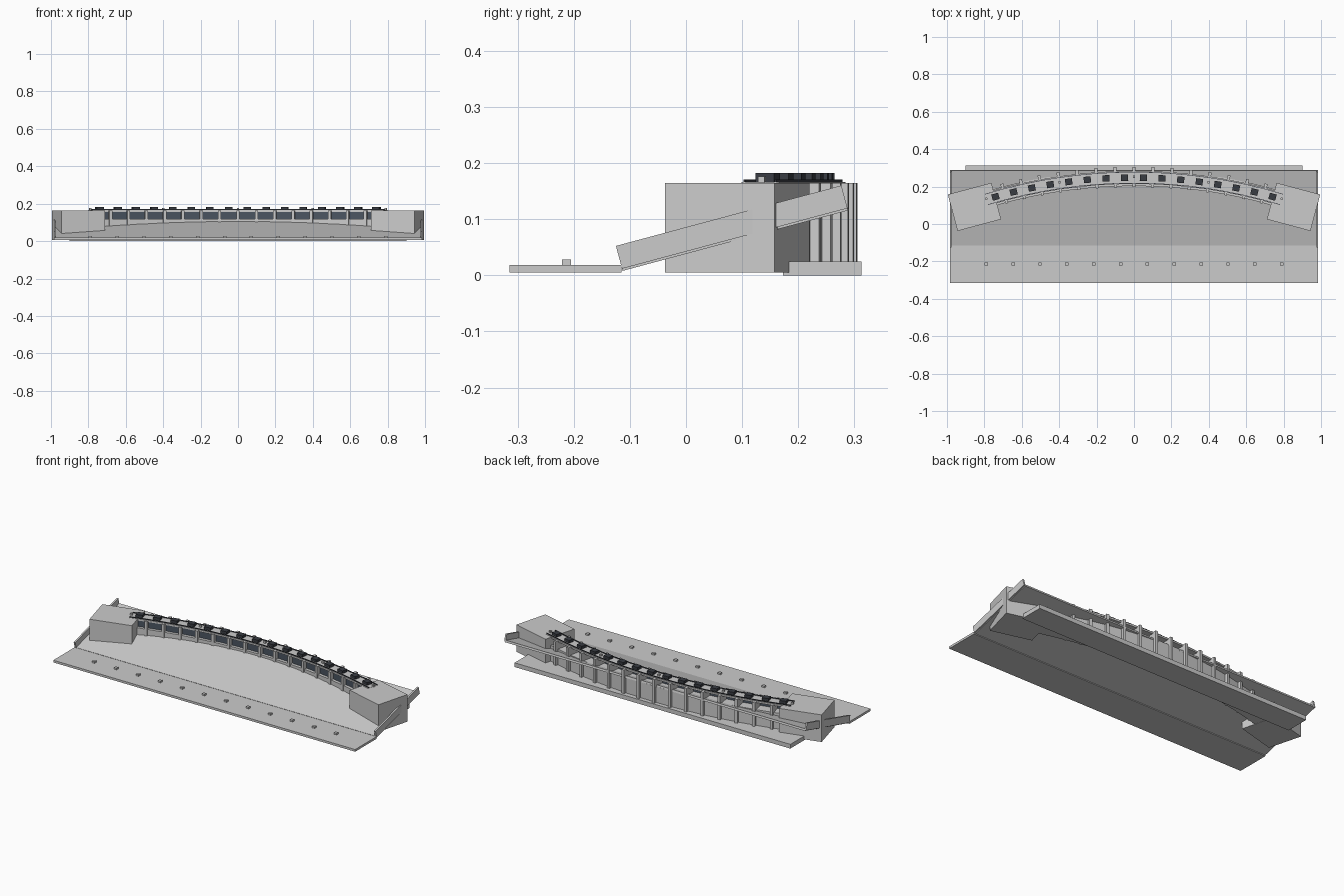
import bpy, math
from mathutils import Matrix, Vector

if "Cube" in bpy.data.objects:
    bpy.data.objects.remove(bpy.data.objects["Cube"])

R, CY = 2.73, 0.248          # dam arc radius and crown position
N = 16                       # gate bays
STEP = 0.1 / R


def material(name, rgb):
    m = bpy.data.materials.new(name)
    m.diffuse_color = (*rgb, 1)
    m.use_nodes = True
    m.node_tree.nodes["Principled BSDF"].inputs["Base Color"].default_value = m.diffuse_color
    return m


DARK = material("dark_steel", (0.04, 0.045, 0.055))
SLATE = material("gate_steel", (0.07, 0.09, 0.12))


def mesh_object(name, verts, faces, mat=None):
    me = bpy.data.meshes.new(name)
    me.from_pydata(verts, [], faces)
    ob = bpy.data.objects.new(name, me)
    bpy.context.collection.objects.link(ob)
    if mat:
        me.materials.append(mat)
    return ob


def box(name, size, M, mat=None):
    s = Vector(size) / 2
    v = [M @ Vector((x * s.x, y * s.y, z * s.z))
         for x in (-1, 1) for y in (-1, 1) for z in (-1, 1)]
    f = [(0, 1, 3, 2), (4, 6, 7, 5), (0, 4, 5, 1),
         (2, 3, 7, 6), (0, 2, 6, 4), (1, 5, 7, 3)]
    return mesh_object(name, v, f, mat)


def at(x, y, z):
    return Matrix.Translation((x, y, z))


def on_arc(a, off, z):
    """Frame on the dam arc at angle a, offset outwards (upstream)."""
    return (at((R + off) * math.sin(a), CY - R + (R + off) * math.cos(a), z)
            @ Matrix.Rotation(-a, 4, 'Z'))


def arc_band(name, o0, o1, z0, z1, half, mat=None, n=N):
    """Curved bar with rectangular section."""
    v, f = [], []
    for i in range(n + 1):
        a = -half + 2 * half * i / n
        for o, z in ((o0, z0), (o1, z0), (o1, z1), (o0, z1)):
            v.append(on_arc(a, o, z).translation)
    for i in range(n):
        for k in range(4):
            l = (k + 1) % 4
            f.append((4*i + k, 4*i + 4 + k, 4*i + 4 + l, 4*i + l))
    f += [(0, 1, 2, 3), (4*n + 3, 4*n + 2, 4*n + 1, 4*n)]
    return mesh_object(name, v, f, mat)


# stilling apron with baffle blocks
box("apron", (1.97, 0.2, 0.013), at(0, -0.215, 0.0115))
for i in range(12):
    box("baffle_block", (0.018, 0.016, 0.012),
        at(-0.79 + i * 1.58 / 11, -0.213, 0.022))

# sloped spillway slab and its side walls
tilt = math.radians(15)
slope = at(0, -0.113, 0.008) @ Matrix.Rotation(tilt, 4, 'X')
box("spillway_slab", (1.955, 0.416, 0.012), slope @ at(0, 0.208, 0.006))
for s in (-1, 1):
    box("spillway_side_wall", (0.01, 0.416, 0.042),
        slope @ at(s * 0.98, 0.208, 0.025))

# upstream foundation
box("foundation", (1.8, 0.14, 0.025), at(0, 0.243, 0.0125))

# abutments
for s in (-1, 1):
    box("abutment", (0.241, 0.202, 0.16),
        at(s * 0.853, 0.0915, 0.085) @ Matrix.Rotation(-s * math.radians(15), 4, 'Z'))

# curved dam wall and crest deck
half = STEP * N / 2
arc_band("dam_wall", -0.045, 0.042, 0.006, 0.118, half)
arc_band("crest_deck", -0.034, 0.036, 0.156, 0.166, half)
for o in (-0.029, 0.029):
    arc_band("deck_rail", o - 0.0015, o + 0.0015, 0.166, 0.171, half, DARK)

# piers between bays
for i in range(N + 1):
    a = (i - N / 2) * STEP
    box("pier", (0.016, 0.108, 0.159), on_arc(a, 0.004, 0.0855))

# gates and hoists in each bay
for i in range(N):
    a = (i - (N - 1) / 2) * STEP
    box("gate", (0.084, 0.012, 0.04), on_arc(a, -0.022, 0.137), SLATE)
    box("hoist", (0.038, 0.034, 0.016), on_arc(a, 0, 0.174), DARK)

# small deck posts
for i in range(5):
    box("deck_post", (0.012, 0.012, 0.011),
        on_arc((i - 2) * 4 * STEP, 0.004, 0.171))
